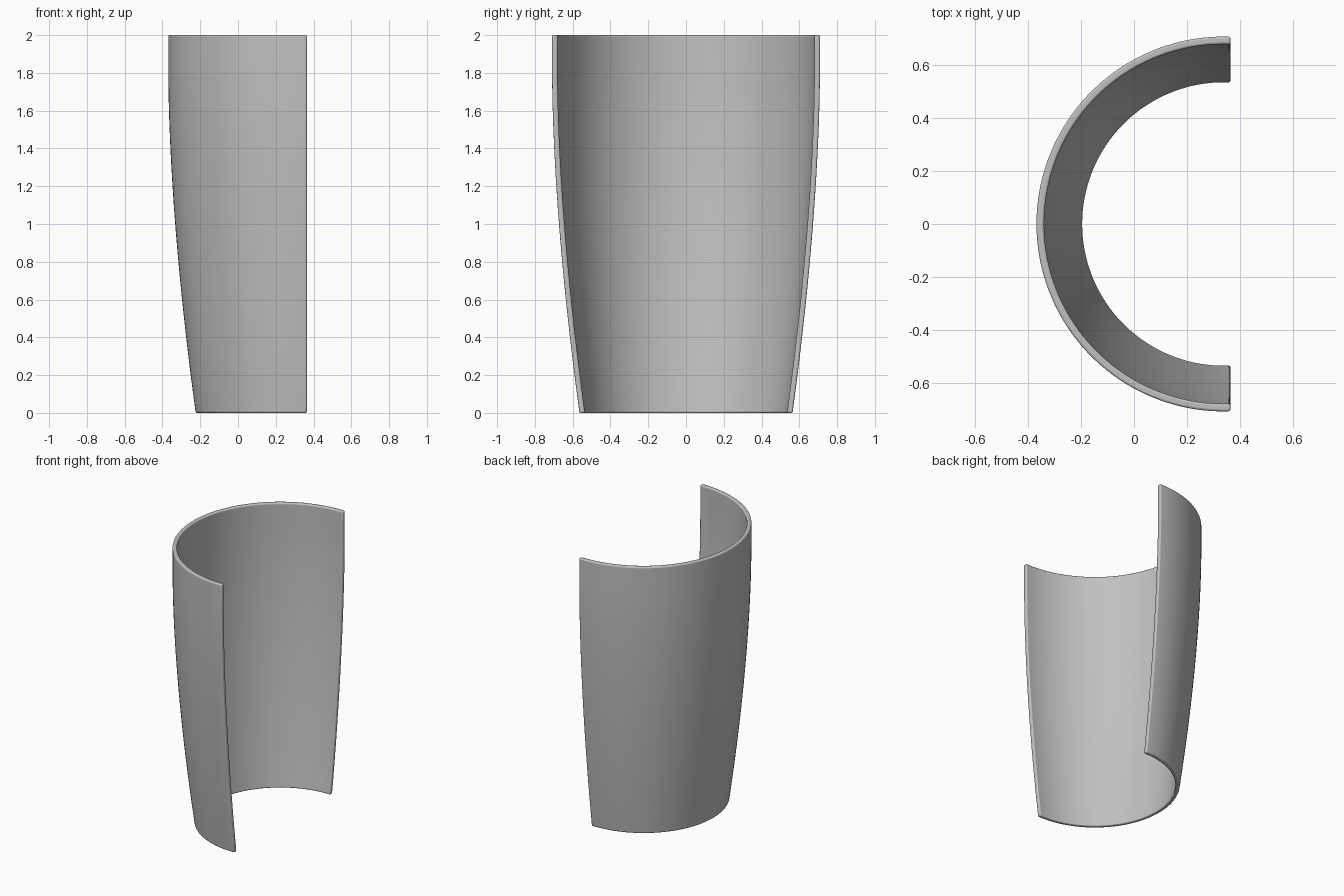
import bpy, bmesh, math

cube = bpy.data.objects.get("Cube")
if cube:
    bpy.data.objects.remove(cube, do_unlink=True)

HEIGHT = 2.0
WALL = 0.029
AXIS_X = 0.34      # axis of the round shell
CUT_X = 0.365      # flat plane where the shell is cut open
ROWS, SEGMENTS = 24, 72

grey = bpy.data.materials.new("light_grey")
grey.use_nodes = True
color = (0.53, 0.53, 0.53, 1)
grey.diffuse_color = color
grey.node_tree.nodes["Principled BSDF"].inputs["Base Color"].default_value = color


def outer_radius(z):
    """Straight at the top, curving inwards towards the foot."""
    return 0.709 - 0.145 * (max(0, 1.8 - z) / 1.8) ** 1.7


def arc(bm, radius, z):
    """Row of vertices around the shell, both ends on the cut plane."""
    end = math.acos((CUT_X - AXIS_X) / radius)
    sweep = 2 * math.pi - 2 * end
    angles = [end + sweep * i / SEGMENTS for i in range(SEGMENTS + 1)]
    return [bm.verts.new((AXIS_X + radius * math.cos(a), radius * math.sin(a), z))
            for a in angles]


# Curved shell: outer wall upwards, inner wall back down, closed into a loop
bm = bmesh.new()
heights = [HEIGHT * i / ROWS for i in range(ROWS + 1)]
outer = [arc(bm, outer_radius(z), z) for z in heights]
inner = [arc(bm, outer_radius(z) - WALL, z) for z in heights]
loop = outer + inner[::-1]
for i, row in enumerate(loop):
    above = loop[(i + 1) % len(loop)]
    for j in range(SEGMENTS):
        bm.faces.new((row[j], row[j + 1], above[j + 1], above[j]))

# Flat end strips on the cut plane
for j in (0, SEGMENTS):
    for i in range(ROWS):
        bm.faces.new((outer[i][j], outer[i + 1][j], inner[i + 1][j], inner[i][j]))
bmesh.ops.recalc_face_normals(bm, faces=bm.faces)

mesh = bpy.data.meshes.new("curved_shell")
bm.to_mesh(mesh)
bm.free()
mesh.materials.append(grey)
shell = bpy.data.objects.new("curved_shell", mesh)
bpy.context.collection.objects.link(shell)

# Softly rounded rims
bevel = shell.modifiers.new("rounded_rims", 'BEVEL')
bevel.width = 0.008
bevel.segments = 3
bevel.limit_method = 'ANGLE'
bevel.angle_limit = math.radians(40)

bpy.context.view_layer.objects.active = shell
shell.select_set(True)
bpy.ops.object.shade_smooth_by_angle(angle=math.radians(35))
